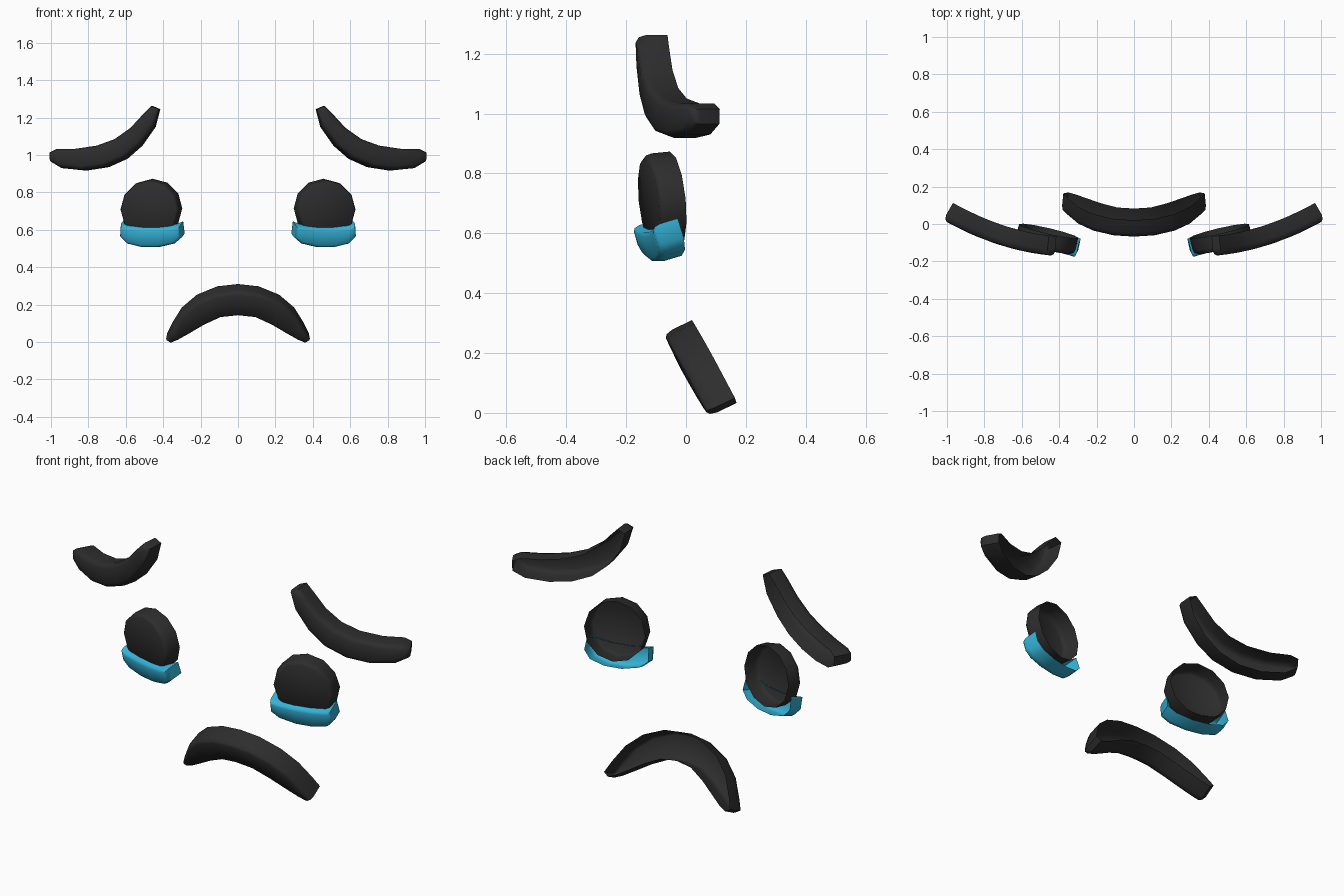
import bpy, bmesh, math
from mathutils import Vector

if "Cube" in bpy.data.objects:
    bpy.data.objects.remove(bpy.data.objects["Cube"])


def material(name, rgb):
    m = bpy.data.materials.new(name)
    m.diffuse_color = (*rgb, 1)
    m.use_nodes = True
    m.node_tree.nodes["Principled BSDF"].inputs["Base Color"].default_value = m.diffuse_color
    return m


black = material("soft_black", (0.026, 0.026, 0.026))
blue = material("tear_blue", (0.035, 0.45, 0.68))


def shell(name, upper, lower, surf, depth, bevel, mat, side=1, start=None):
    """Open-backed raised plate: outline (x, z) on surface y = surf(x, z), pushed out to the front."""
    loop = [Vector(p) for p in upper + lower[::-1]]
    n, half = len(loop), len(upper)
    inward = []
    for i in range(n):
        a = (loop[i] - loop[i - 1]).normalized()
        b = (loop[(i + 1) % n] - loop[i]).normalized()
        t = a + b
        inward.append(Vector((t.y, -t.x)).normalized())
    bm = bmesh.new()
    rings = []
    for k, (out, inset) in enumerate([(0, 0), (0.7, 0), (0.92, 0.35), (1, 1)]):
        ring = []
        for i, p in enumerate(loop):
            e = 1e-3
            fx = (surf(p.x + e, p.y) - surf(p.x - e, p.y)) / (2 * e)
            fz = (surf(p.x, p.y + e) - surf(p.x, p.y - e)) / (2 * e)
            normal = Vector((fx, -1, fz)).normalized()
            q = p + inward[i] * bevel * inset
            d = depth * (start(i) if start and k == 0 else out)
            co = Vector((q.x, surf(q.x, q.y), q.y)) + normal * d
            co.x *= side
            ring.append(bm.verts.new(co))
        rings.append(ring)
    for back, front in zip(rings, rings[1:]):
        for i in range(n):
            j = (i + 1) % n
            bm.faces.new((back[j], back[i], front[i], front[j]))
    f = rings[-1]
    for i in range(half - 1):
        bm.faces.new((f[i + 1], f[i], f[n - 1 - i], f[n - 2 - i]))
    if side < 0:
        bmesh.ops.reverse_faces(bm, faces=bm.faces[:])
    me = bpy.data.meshes.new(name)
    bm.to_mesh(me)
    bm.free()
    me.materials.append(mat)
    ob = bpy.data.objects.new(name, me)
    bpy.context.collection.objects.link(ob)
    bpy.ops.object.select_all(action='DESELECT')
    ob.select_set(True)
    bpy.context.view_layer.objects.active = ob
    bpy.ops.object.shade_smooth_by_angle(angle=math.radians(50))
    return ob


# Down-turned mouth, leaning back towards the chin
def mirrored(pts):
    return [(-x, z) for x, z in pts[:0:-1]] + pts


mouth_top = [(0, .31), (.11, .298), (.22, .253), (.30, .185), (.35, .105), (.378, .05)]
mouth_low = [(0, .18), (.09, .17), (.175, .13), (.25, .085), (.31, .05), (.352, .033)]
shell("mouth", mirrored(mouth_top), mirrored(mouth_low),
      lambda x, z: .02 + (.31 - z) * .48 + .13 * x * x, .105, .015, black)

# Brow outline
brow_top = [(.455, 1.262), (.495, 1.22), (.56, 1.145), (.64, 1.085),
            (.73, 1.05), (.84, 1.033), (.935, 1.033), (.968, 1.015)]
brow_low = [(.415, 1.245), (.44, 1.15), (.51, 1.05), (.59, .98),
            (.69, .935), (.80, .918), (.91, .93), (.965, .965)]

# Eye outline: twelve-sided disc
disc = [(.456 + .158 * math.cos(math.pi - i * math.pi / 6),
         .715 + .158 * math.sin(math.pi - i * math.pi / 6)) for i in range(12)]

# Tear pool outline
tear_top = [(.293, .645), (.335, .64), (.41, .632), (.50, .632), (.575, .64), (.613, .65)]
tear_low = [(.285, .58), (.325, .545), (.41, .525), (.50, .525), (.58, .545), (.617, .585)]

for side, tag in ((1, "left"), (-1, "right")):
    shell("brow_" + tag, brow_top, brow_low,
          lambda x, z: -.065 + .08 * (x - .42) + .446 * (x - .42) ** 2,
          .105, .022, black, side)
    shell("eye_" + tag, disc[:6], disc[:5:-1],
          lambda x, z: -.035 + .23 * (x - .465) - .1 * (z - .71),
          .09, .014, black, side)
    shell("tear_" + tag, tear_top, tear_low,
          lambda x, z: -.005 + .22 * (x - .62) - .3 * (z - .58),
          .09, .018, blue, side,
          start=lambda i: .58 if 1 <= i <= 4 else 0)
